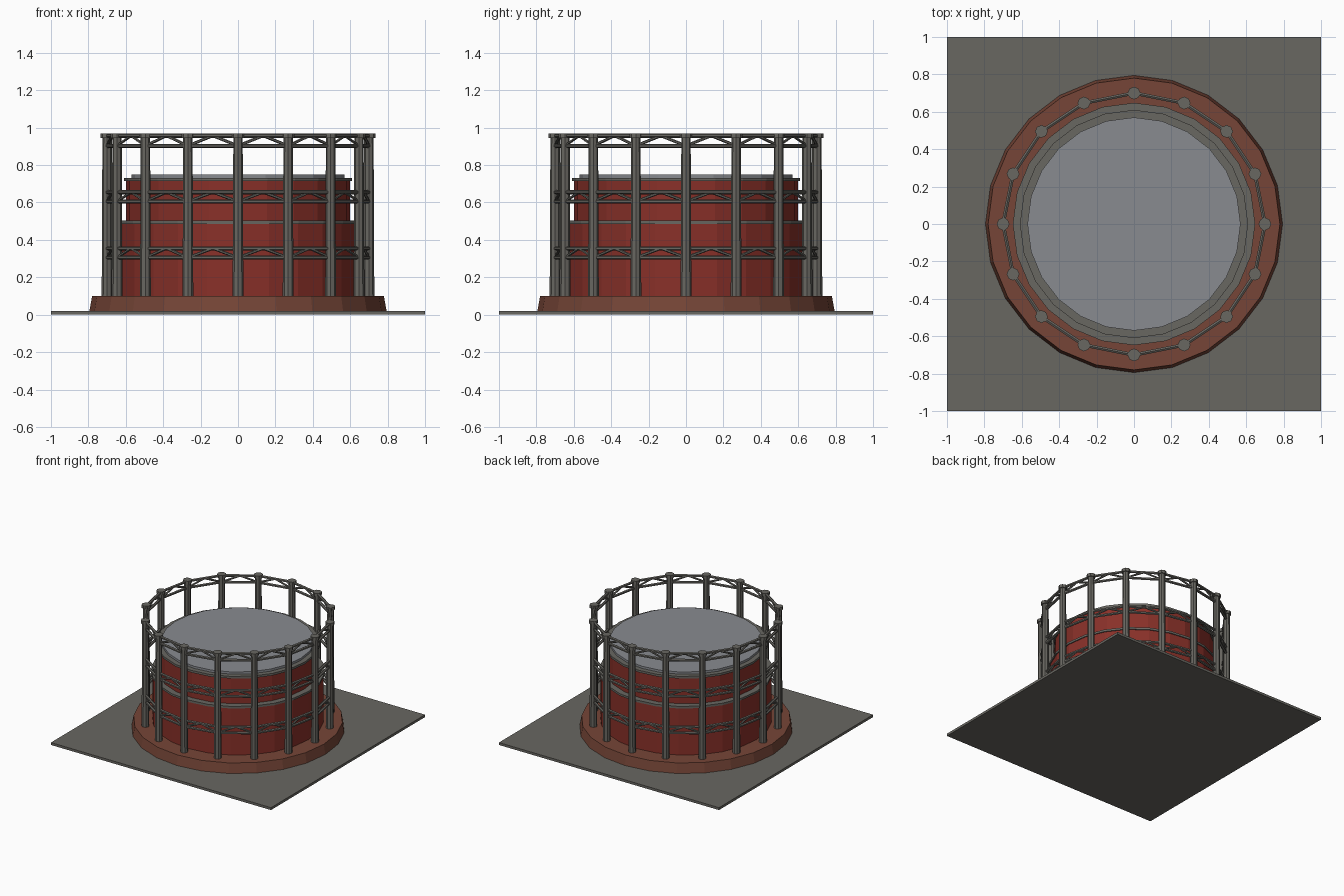
import bpy, bmesh
from math import sin, cos, tau
from mathutils import Vector, Matrix

if "Cube" in bpy.data.objects:
    bpy.data.objects.remove(bpy.data.objects["Cube"])


def material(name, rgb):
    m = bpy.data.materials.new(name)
    m.diffuse_color = (*rgb, 1)
    m.use_nodes = True
    m.node_tree.nodes["Principled BSDF"].inputs["Base Color"].default_value = m.diffuse_color
    return m


IRON = material("iron", (0.14, 0.135, 0.12))
RED = material("red_paint", (0.25, 0.03, 0.022))
BRICK = material("brick", (0.18, 0.06, 0.038))
LID = material("lid_grey", (0.25, 0.26, 0.28))


def finish(name, bm, mat):
    bmesh.ops.recalc_face_normals(bm, faces=bm.faces)
    me = bpy.data.meshes.new(name)
    bm.to_mesh(me)
    bm.free()
    ob = bpy.data.objects.new(name, me)
    me.materials.append(mat)
    bpy.context.collection.objects.link(ob)
    return ob


def add_lathe(bm, profile, sides, centre=(0, 0)):
    """Closed solid of revolution from (radius, z) pairs."""
    rings = [[bm.verts.new((centre[0] + r * cos(tau * i / sides),
                            centre[1] + r * sin(tau * i / sides), z))
              for i in range(sides)] for r, z in profile]
    for a, b in zip(rings, rings[1:]):
        for i in range(sides):
            j = (i + 1) % sides
            bm.faces.new((a[i], a[j], b[j], b[i]))
    bm.faces.new(rings[0])
    bm.faces.new(rings[-1])


def lathe(name, profile, mat, sides=24):
    bm = bmesh.new()
    add_lathe(bm, profile, sides)
    return finish(name, bm, mat)


def add_bar(bm, a, b, radius, sides=6):
    a, b = Vector(a), Vector(b)
    d = b - a
    mat = Matrix.Translation((a + b) / 2) @ d.to_track_quat('Z', 'Y').to_matrix().to_4x4()
    bmesh.ops.create_cone(bm, cap_ends=True, segments=sides, radius1=radius,
                          radius2=radius, depth=d.length, matrix=mat)


# Ground slab
bm = bmesh.new()
bmesh.ops.create_cube(bm, size=1, matrix=Matrix.Translation((0, 0, 0.01)) @ Matrix.Diagonal((2, 2, 0.02, 1)))
finish("ground_slab", bm, IRON)

# Brick plinth and telescoping tank
lathe("brick_plinth", [(0.797, 0.005), (0.78, 0.1)], BRICK)
lathe("lower_tank", [(0.64, 0.09), (0.64, 0.488)], RED)
lathe("lower_tank_rim", [(0.648, 0.486), (0.648, 0.503)], IRON)
lathe("upper_tank", [(0.6, 0.5), (0.6, 0.718)], RED)
lathe("upper_tank_rim", [(0.61, 0.714), (0.61, 0.732)], IRON)
lathe("tank_lid", [(0.57, 0.73), (0.57, 0.75)], LID)

# Ring of columns with capitals
COUNT, RADIUS = 16, 0.7
spots = [(RADIUS * cos(tau * i / COUNT), RADIUS * sin(tau * i / COUNT)) for i in range(COUNT)]
bm = bmesh.new()
for p in spots:
    add_lathe(bm, [(0.029, 0.09), (0.025, 0.945), (0.034, 0.945), (0.034, 0.97)], 8, p)
finish("columns", bm, IRON)

# Three levels of lattice girders
for name, low, high in (("lower_girders", 0.305, 0.355),
                        ("middle_girders", 0.605, 0.655),
                        ("top_girders", 0.903, 0.957)):
    bm = bmesh.new()
    for p, q in zip(spots, spots[1:] + spots[:1]):
        mid = ((p[0] + q[0]) / 2, (p[1] + q[1]) / 2, high)
        for z in (low, high):
            add_bar(bm, (*p, z), (*q, z), 0.011)
        for end in (p, q):
            add_bar(bm, (*end, low), mid, 0.008)
    finish(name, bm, IRON)
